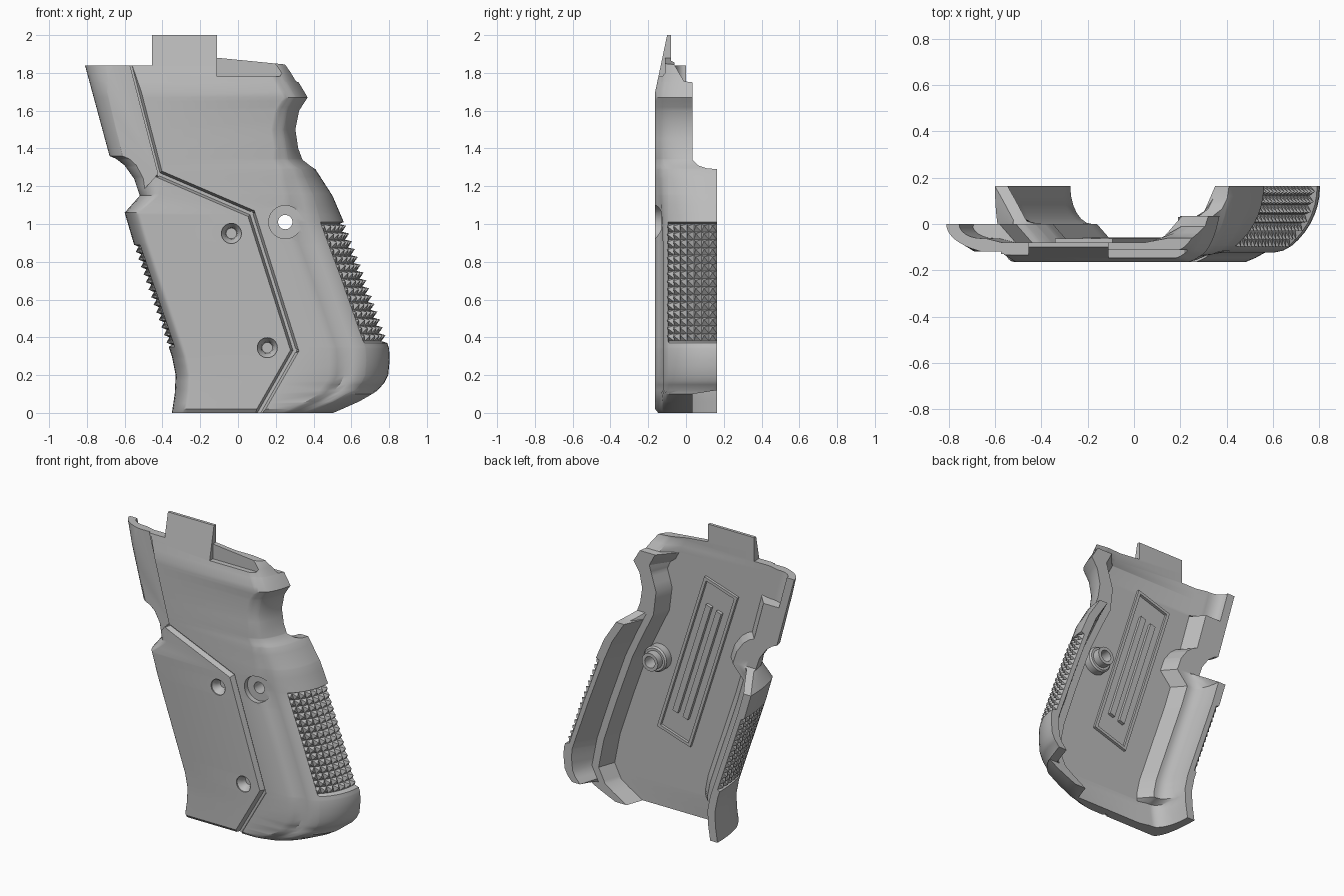
import bpy, bmesh, math
from mathutils import Vector

cube = bpy.data.objects.get("Cube")
if cube:
    bpy.data.objects.remove(cube)

grey = bpy.data.materials.new("grip grey")
grey.use_nodes = True
grey.diffuse_color = (0.5, 0.5, 0.5, 1)
grey.node_tree.nodes["Principled BSDF"].inputs["Base Color"].default_value = (0.5, 0.5, 0.5, 1)


def make(name, bm):
    bmesh.ops.recalc_face_normals(bm, faces=bm.faces[:])
    me = bpy.data.meshes.new(name)
    bm.to_mesh(me)
    bm.free()
    me.materials.append(grey)
    ob = bpy.data.objects.new(name, me)
    bpy.context.scene.collection.objects.link(ob)
    return ob


def loft(name, rings, wrap=False):
    """Skin closed rings of equal length; cap the ends unless wrapped."""
    bm = bmesh.new()
    rows = [[bm.verts.new(p) for p in r] for r in rings]
    n = len(rows[0])
    pairs = list(zip(rows, rows[1:])) + ([(rows[-1], rows[0])] if wrap else [])
    for a, b in pairs:
        for i in range(n):
            j = (i + 1) % n
            bm.faces.new((a[i], a[j], b[j], b[i]))
    if not wrap:
        bm.faces.new(rows[0])
        bm.faces.new(rows[-1])
    return make(name, bm)


def prism(name, pts, y0, y1):
    return loft(name, [[(x, y, z) for x, z in pts] for y in (y0, y1)])


def lathe(name, x, z, stations, wrap=False, n=32):
    """Round part along y from (radius, y) stations."""
    turns = [i * math.tau / n for i in range(n)]
    return loft(name, [[(x + r * math.cos(t), y, z + r * math.sin(t)) for t in turns] for r, y in stations], wrap)


def cut(ob, cutter):
    cutter.hide_render = True
    m = ob.modifiers.new("cut", "BOOLEAN")
    m.operation, m.solver, m.object = "DIFFERENCE", "EXACT", cutter
    bpy.context.view_layer.objects.active = ob
    bpy.ops.object.modifier_apply(modifier=m.name)
    bpy.data.objects.remove(cutter)


def curve(*keys):
    """Piecewise linear function, keys in rising order."""
    def f(z):
        for (z0, v0), (z1, v1) in zip(keys, keys[1:]):
            if z <= z1:
                return v0 + (v1 - v0) * max(0, (z - z0) / (z1 - z0))
        return keys[-1][1]
    f.zs = [k[0] for k in keys]
    return f


# Outline, depth and shoulder width against height
left_x = curve((0, -.35), (.1, -.335), (.2, -.33), (.3, -.35), (.36, -.37), (.9, -.553), (1.06, -.6),
               (1.15, -.52), (1.24, -.55), (1.31, -.6), (1.345, -.645), (1.36, -.68), (1.84, -.81), (2, -.85))
right_x = curve((0, .53), (.02, .575), (.06, .665), (.1, .735), (.12, .74), (.16, .775), (.2, .795), (.28, .803),
                (.34, .8), (.4, .78), (.7, .675), (1.01, .56), (1.15, .5), (1.29, .41), (1.34, .355),
                (1.4, .33), (1.5, .315), (1.6, .335), (1.64, .36), (1.67, .38), (1.755, .33), (1.84, .3), (2, .2))
inner_x = curve((0, .42), (.06, .52), (.1, .58), (.2, .63), (.4, .59), (.7, .49), (1.02, .375), (1.2, .29),
                (1.34, .22), (1.5, .2), (1.67, .25), (1.84, .16), (2, .06))
inner_slope = curve((0, .04), (1.62, .04), (1.7, .1), (2, .1))
left_back = curve((0, .163), (1.06, .163), (1.1, .1), (1.16, 0), (2, 0))
right_back = curve((0, .035), (.1, .035), (.12, .163), (1.29, .163), (1.295, .11), (1.31, .065), (1.34, .035),
                   (1.75, .035), (1.755, -.01), (1.84, -.06), (2, -.06))
left_ledge = curve((0, -.062), (.15, -.062), (.17, 0), (1.62, 0), (1.63, -.062), (2, -.062))
left_w = curve((0, .08), (1.06, .08), (1.15, .1), (1.34, .22), (1.84, .28), (2, .28))
right_w = curve((0, .3), (.3, .32), (1, .32), (1.2, .24), (1.4, .14), (2, .14))
front_y = curve((0, -.147), (.02, -.163), (1.7, -.163), (2, -.1))
left_recess = curve((.35, 0), (.36, .02), (.88, .02), (.89, 0))
right_recess = curve((.37, 0), (.38, .028), (1, .028), (1.01, 0))
# Flattened shoulder beside the front face, by angle and by height
bevel = curve((.95, 0), (1.1, .022), (1.31, .09), (math.pi / 2, 0))
bevel_fade = curve((0, .3), (.1, 1), (.9, 1), (1.25, .3), (2, .3))
PLATE = -.08
PATCH = math.radians(51)


def surface(side, z, t):
    """Point on the rounded outer shoulder: t = 0 at the rear edge, pi/2 on the front."""
    f = front_y(z)
    if side > 0:
        edge, back, w, dent, full = right_x(z), right_back(z), right_w(z), right_recess(z), .163
    else:
        edge, back, w, dent, full = left_x(z), left_back(z), left_w(z), left_recess(z), left_back(z)
    start = math.asin(max(0, (full - back) / (full - f)))
    a = start + (math.pi / 2 - start) * t / (math.pi / 2)
    inset = w * (1 - math.cos(a)) + (dent if t <= PATCH + .01 else 0)
    flat = bevel(a) * bevel_fade(z) if side > 0 else 0
    return Vector((edge - side * inset, f + (full - f) * (1 - math.sin(a) + flat), z))


def section(z):
    arc = sorted([i * math.pi / 24 for i in range(13)] + [PATCH, PATCH + .02])
    ring = [surface(-1, z, a) for a in arc] + [surface(1, z, a) for a in reversed(arc)]
    l, k = left_x(z), inner_x(z)
    lb, rb = left_back(z), right_back(z)
    lr, ll = min(.035, rb), min(left_ledge(z), lb)
    rim = ring[-1].x + right_recess(z) - .06
    # stepped inside: right flange, ledge and wall, then the hollowed left flange
    inside = [(rim, rb), (min(k + .05, rim - .005), lr), (k, lr), (k - inner_slope(z), PLATE),
              (l + .24, PLATE), (l + .17, ll)]
    for i in range(6, -1, -1):
        b = i * math.pi / 12
        inside.append((l + .055 + .095 * (1 - math.cos(b)), ll + (lb - ll) * (1 - math.sin(b))))
    return ring + [Vector((x, y, z)) for x, y in inside]


# Main shell
levels = {round(i * .05, 3) for i in range(41)}
for f in (left_x, right_x, left_back, right_back, left_ledge, front_y, left_recess, right_recess):
    levels.update(f.zs)
shell = loft("grip_shell", [section(z) for z in sorted(levels)])

# Top outline with its tab, and the front ledge
cut(shell, prism("top_left_cut", [(-1, 1.84), (-.455, 1.84), (-.455, 2.1), (-1, 2.1)], -.5, .5))
cut(shell, prism("top_right_cut", [(-.11, 1.88), (.265, 1.843), (1, 1.77), (1, 2.1), (-.11, 2.1)], -.5, .5))
cut(shell, prism("ledge_cut", [(-.11, 1.78), (.22, 1.78), (.3, 1.9), (-.11, 1.9)], -.5, -.112))

# Lower strip in front of the upper left edge
cut(shell, prism("strip_cut", [(-.59, 1.9), (-.425, 1.265), (-.63, 1.035), (-.8, 1.1), (-1, 1.9)], -.5, -.118))

# Tapered groove round the side panel
path = [(-.585, 1.9), (-.42, 1.265), (.07, 1.055), (.3, .33), (.1, -.02)]
for (x0, z0), (x1, z1) in zip(path, path[1:]):
    d = Vector((x1 - x0, z1 - z0)).normalized()
    a, b = Vector((x0, z0)) - d * .012, Vector((x1, z1)) + d * .012
    rings = []
    for wide, y in ((.035, -.2), (.008, -.13)):
        n = Vector((-d.y, d.x)) * wide
        rings.append([(p.x, y, p.y) for p in (a + n, b + n, b - n, a - n)])
    cut(shell, loft("groove", rings))

# Screw holes: two blind and countersunk, one through with a flat seat
for x, z in ((-.035, .95), (.155, .345)):
    cut(shell, lathe("countersink", x, z, [(.053, -.3), (.053, -.155), (.033, -.13), (.028, -.1)]))
cut(shell, lathe("through_hole", .25, 1.01, [(.088, -.3), (.088, -.13), (.038, -.13), (.038, .3)]))

# Hollow screw boss on the inside
boss_profile = [(.038, -.1), (.085, -.1), (.085, -.03), (.075, -.02), (.06, -.02), (.06, .03), (.038, .03)]
boss = lathe("screw_boss", .25, 1.01, boss_profile, wrap=True)


# Raised frame and ribs on the inside, leaning with the grip
def slab(name, u, v, w, h, top=-.062):
    c, s = math.cos(.31), math.sin(.31)
    pts = [(u + i * w / 2, v + j * h / 2) for i, j in ((-1, -1), (1, -1), (1, 1), (-1, 1))]
    return prism(name, [(-.04 + p * c - q * s, 1.055 + p * s + q * c) for p, q in pts], -.09, top)


for side in (-1, 1):
    slab("frame_side", side * .12, 0, .02, 1.16)
    slab("frame_end", 0, side * .57, .22, .02)
    slab("inner_rib", side * .04, 0, .04, .82, -.058)


# Checkered gripping patches
def checkering(name, side, z0, z1, rows, cols, height):
    bm = bmesh.new()
    for i in range(rows):
        for j in range(cols):
            za, zb = (z0 + (z1 - z0) * k / rows for k in (i, i + 1))
            aa, ab = (PATCH * k / cols for k in (j, j + 1))
            q = [surface(side, z, a) for z, a in ((za, aa), (za, ab), (zb, ab), (zb, aa))]
            n = (q[2] - q[0]).cross(q[3] - q[1]).normalized()
            if n.x * side < 0:
                n.negate()
            tip = bm.verts.new(sum(q, Vector()) / 4 + n * height)
            base = [bm.verts.new(p) for p in q]
            bm.faces.new(base)
            for k in range(4):
                bm.faces.new((base[k], base[(k + 1) % 4], tip))
    return make(name, bm)


checkering("rear_checkering", 1, .38, 1, 15, 7, .033)
checkering("front_checkering", -1, .36, .88, 13, 6, .024)

# Smooth shading with sharp edges kept
bpy.ops.object.select_all(action="DESELECT")
for ob in (shell, boss):
    ob.select_set(True)
bpy.context.view_layer.objects.active = shell
bpy.ops.object.shade_smooth_by_angle(angle=math.radians(32))
